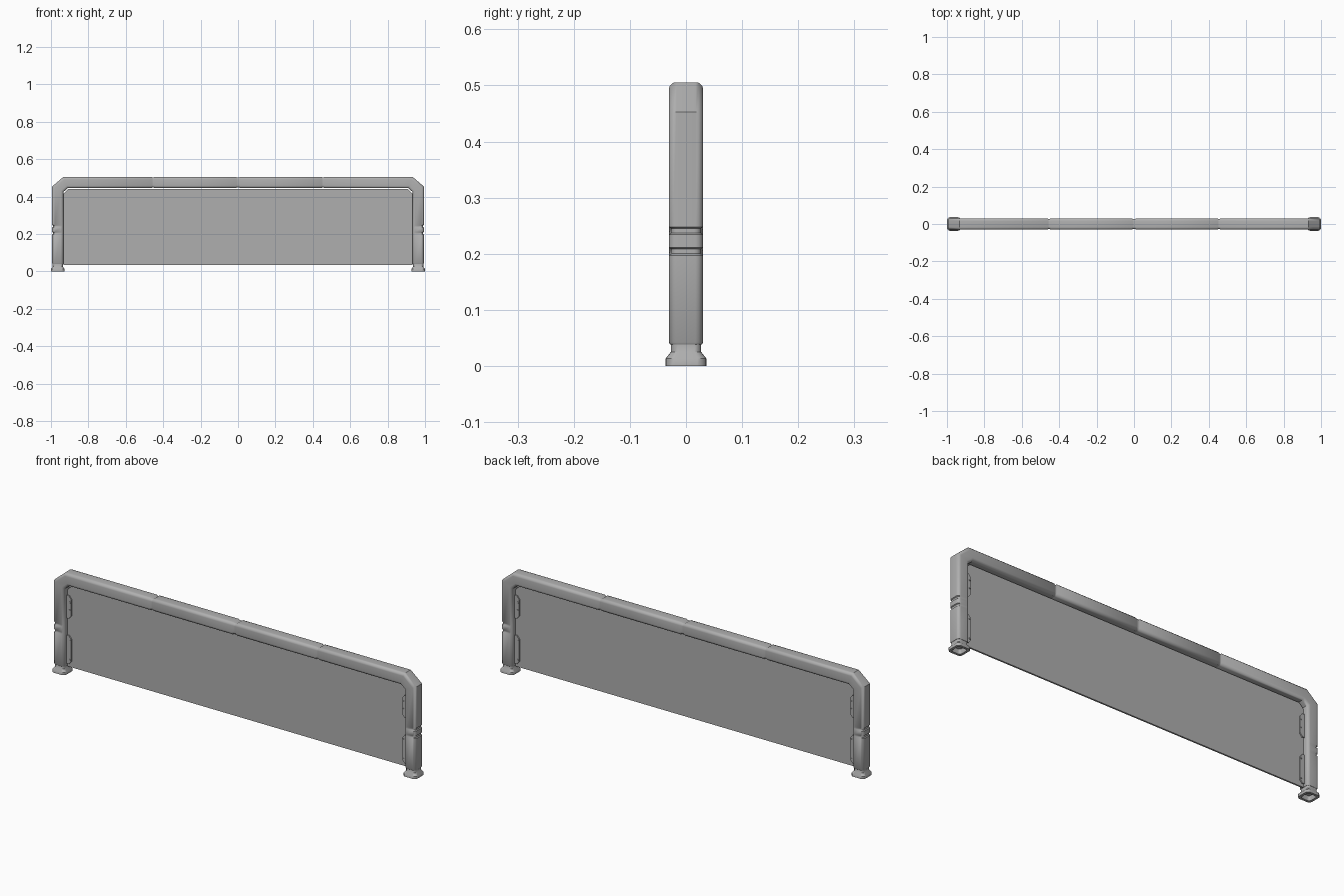
import bpy, bmesh
from mathutils import Vector

if "Cube" in bpy.data.objects:
    bpy.data.objects.remove(bpy.data.objects["Cube"])

PX, RZ = 0.9635, 0.475      # post and rail centre lines
HALF = 0.0305

grey = bpy.data.materials.new("dark_grey")
grey.diffuse_color = (.43, .43, .43, 1)
grey.use_nodes = True
grey.node_tree.nodes["Principled BSDF"].inputs["Base Color"].default_value = grey.diffuse_color


def finish(name, bm, smooth=True):
    bmesh.ops.recalc_face_normals(bm, faces=bm.faces)
    me = bpy.data.meshes.new(name)
    bm.to_mesh(me)
    bm.free()
    me.materials.append(grey)
    ob = bpy.data.objects.new(name, me)
    bpy.context.collection.objects.link(ob)
    if smooth:
        bpy.ops.object.select_all(action='DESELECT')
        ob.select_set(True)
        bpy.context.view_layer.objects.active = ob
        bpy.ops.object.shade_smooth_by_angle(angle=0.7)
    return ob


def loft(name, rings):
    bm = bmesh.new()
    loops = [[bm.verts.new(p) for p in r] for r in rings]
    n = len(loops[0])
    for a, b in zip(loops, loops[1:]):
        for i in range(n):
            j = (i + 1) % n
            bm.faces.new((a[i], a[j], b[j], b[i]))
    bm.faces.new(loops[0])
    bm.faces.new(loops[-1])
    return finish(name, bm)


def rounded_square(h):
    q = [(1, .55), (.97, .75), (.75, .97), (.55, 1)]
    pts = []
    for _ in range(4):
        pts += q
        q = [(-b, a) for a, b in q]
    return [(a * h, b * h) for a, b in pts]


def prism(name, outline, y0, y1):
    bm = bmesh.new()
    f = bm.faces.new([bm.verts.new((x, y0, z)) for x, z in outline])
    ext = bmesh.ops.extrude_face_region(bm, geom=[f])
    vs = [g for g in ext['geom'] if isinstance(g, bmesh.types.BMVert)]
    bmesh.ops.translate(bm, verts=vs, vec=(0, y1 - y0, 0))
    return finish(name, bm, False)


# Tubular frame: half path (x, z, scale, outer-side-only groove), then mirrored
half = [(PX, 0.038, .92, False), (PX, 0.042, 1, False)]
for z in (0.204, 0.241):
    half += [(PX, z - .007, 1, True), (PX, z - .004, .87, True),
             (PX, z + .004, .87, True), (PX, z + .007, 1, True)]
half += [(PX, RZ - .036, 1, False), (PX - .042, RZ, 1, False)]
for s in (.463, .459, .449, .445, .012, .007):
    half.append((s, RZ, .9 if s in (.459, .449, .007) else 1, False))
path = half + [(-x, z, s, o) for x, z, s, o in reversed(half)]

rings = []
for i, (x, z, s, outer) in enumerate(path):
    p = Vector((x, z))
    a = Vector(path[max(i - 1, 0)][:2])
    b = Vector(path[min(i + 1, len(path) - 1)][:2])
    d1 = (p - a).normalized() if i else (b - p).normalized()
    d2 = (b - p).normalized() if i < len(path) - 1 else d1
    t = (d1 + d2).normalized()
    n = Vector((t.y, -t.x)) / t.dot(d1)
    ring = []
    for u, v in rounded_square(HALF):
        k = 1 if outer and u < 0 else s
        c = p + n * u * k
        ring.append((c.x, v * k, c.y))
    rings.append(ring)
loft("frame_tube", rings)

# Infill panel with clipped top corners
W, TOP, BOT, C = 0.932, 0.439, 0.034, 0.024
prism("infill_panel", [(-W, BOT), (W, BOT), (W, TOP - C), (W - C, TOP),
                       (-W + C, TOP), (-W, TOP - C)], -.004, .004)

for side, label in ((-1, "left"), (1, "right")):
    # Hollow flared foot
    profile = [(.022, .022), (0, .025), (0, .0365), (.013, .0365),
               (.025, .027), (.042, .027)]
    loft(label + "_foot", [[(side * PX + u, v, z) for u, v in rounded_square(h)]
                           for z, h in profile])

    # Panel brackets clamping both faces, each with a pair of bolts
    for num, (z0, z1, bolts) in enumerate(((.05, .19, (.072, .168)),
                                           (.275, .388, (.318, .357)))):
        outline = [(side * x, z) for x, z in ((.942, z0), (.921, z0), (.908, z0 + .016),
                                              (.908, z1 - .016), (.921, z1), (.942, z1))]
        prism(f"{label}_bracket_{num}", outline, -.010, .010)
        bm = bmesh.new()
        for z in bolts:
            g = bmesh.ops.create_cone(bm, cap_ends=True, segments=10,
                                      radius1=.004, radius2=.004, depth=.026)
            for v in g['verts']:
                x, y, h = v.co
                v.co = (side * .915 + x, h, z + y)
        finish(f"{label}_bolts_{num}", bm)
